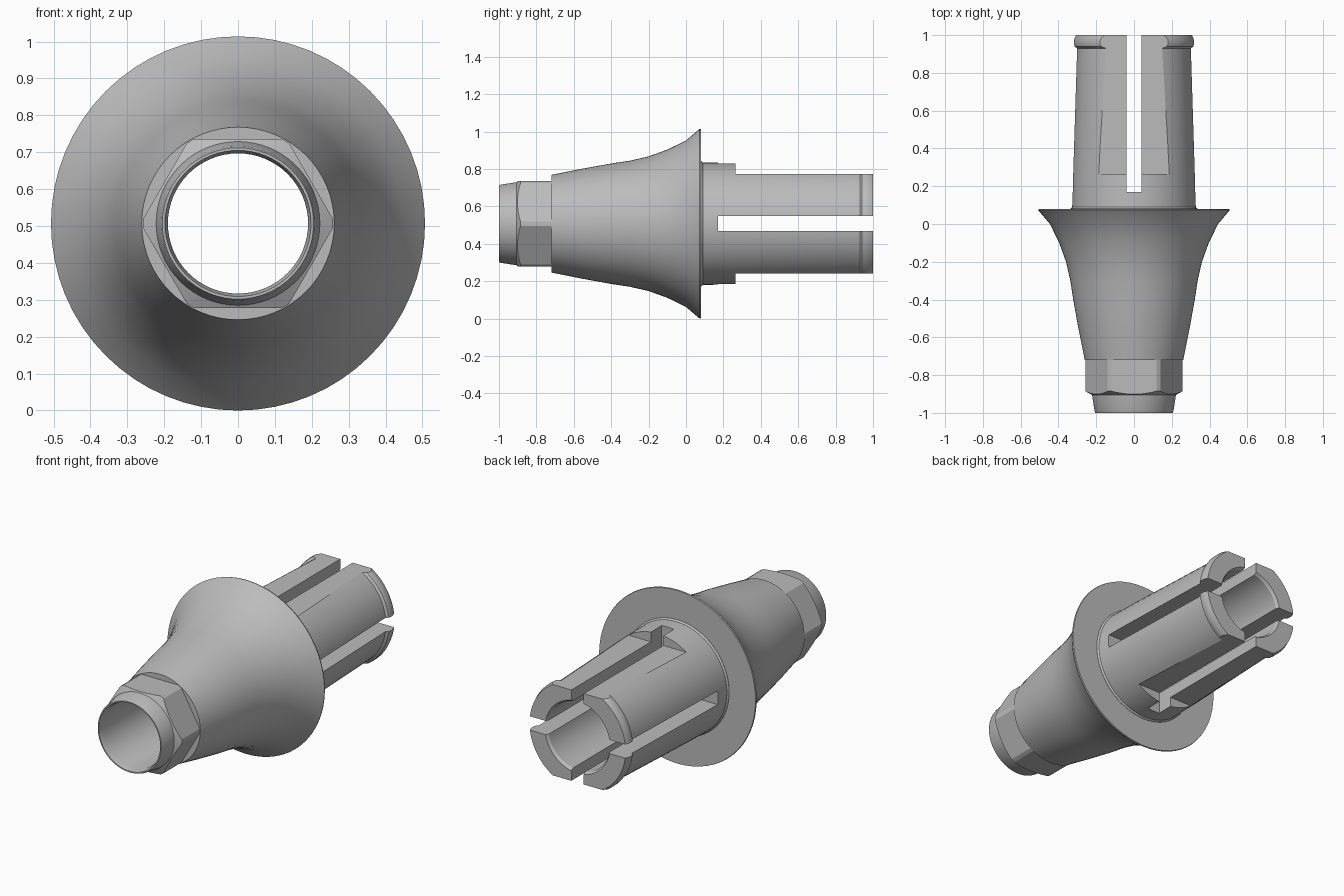
import bpy, bmesh, math
from mathutils import Matrix, Vector

if "Cube" in bpy.data.objects:
    bpy.data.objects.remove(bpy.data.objects["Cube"], do_unlink=True)

AXIS_Z = 0.507
SEGMENTS = 64

metal = bpy.data.materials.new("satin grey metal")
metal.use_nodes = True
GREY = (0.5, 0.5, 0.5, 1)
metal.diffuse_color = GREY
metal.node_tree.nodes["Principled BSDF"].inputs["Base Color"].default_value = GREY


def add_object(name, bm):
    bmesh.ops.recalc_face_normals(bm, faces=bm.faces)
    mesh = bpy.data.meshes.new(name)
    bm.to_mesh(mesh)
    bm.free()
    mesh.materials.append(metal)
    obj = bpy.data.objects.new(name, mesh)
    bpy.context.collection.objects.link(obj)
    obj.location.z = AXIS_Z
    return obj


def lathe(name, profile):
    """Spin a closed (radius, y) profile around the long axis."""
    bm = bmesh.new()
    verts = [bm.verts.new((r, y, 0)) for r, y in profile]
    edges = [bm.edges.new((v, verts[i - 1])) for i, v in enumerate(verts)]
    bmesh.ops.spin(bm, geom=verts + edges, cent=(0, 0, 0), axis=(0, 1, 0),
                   angle=math.tau, steps=SEGMENTS)
    bmesh.ops.remove_doubles(bm, verts=bm.verts, dist=0.0001)
    return add_object(name, bm)


def cut_box(target, low, high, turn=0.0):
    """Remove a box, turned around the long axis, from the target."""
    low, high = Vector(low), Vector(high)
    bm = bmesh.new()
    place = (Matrix.Rotation(turn, 4, 'Y') @ Matrix.Translation((low + high) / 2)
             @ Matrix.Diagonal((*(high - low), 1)))
    bmesh.ops.create_cube(bm, size=1, matrix=place)
    cutter = add_object("cutter", bm)
    cutter.hide_render = True
    mod = target.modifiers.new("cut", 'BOOLEAN')
    mod.operation = 'DIFFERENCE'
    mod.solver = 'EXACT'
    mod.object = cutter
    bpy.context.view_layer.objects.active = target
    bpy.ops.object.modifier_apply(modifier=mod.name)
    bpy.data.objects.remove(cutter, do_unlink=True)


# Hollow flared body with tapered tip and hexagonal collar
body = lathe("flared_body", [
    (0.19, -0.97), (0.198, -1), (0.205, -1), (0.209, -0.99), (0.222, -0.905),
    (0.258, -0.885), (0.258, -0.72), (0.261, -0.72), (0.293, -0.56),
    (0.322, -0.4), (0.337, -0.3), (0.36, -0.2), (0.396, -0.1), (0.445, 0),
    (0.503, 0.068), (0.507, 0.073), (0.505, 0.08), (0.19, 0.08)])
for i in range(6):
    cut_box(body, (-0.3, -0.93, 0.229), (0.3, -0.72, 0.4), i * math.tau / 6)

# Split post with a snap lip at the rear end
post = lathe("slotted_post", [
    (0.19, 0.075), (0.335, 0.075), (0.335, 0.081), (0.327, 0.09), (0.325, 0.25),
    (0.304, 0.93), (0.317, 0.94), (0.32, 0.95), (0.32, 0.975), (0.31, 1),
    (0.21, 1), (0.2, 0.985), (0.2, 0.1), (0.19, 0.09)])

# Flats above and below, then crossed slots dividing the post into four arms
for turn in (0, math.pi):
    cut_box(post, (-0.4, 0.265, 0.265), (0.4, 1.1, 0.5), turn)
for turn in (0, math.pi / 2):
    cut_box(post, (-0.04, 0.17, -0.5), (0.04, 1.1, 0.5), turn)

# Smooth shading with crisp machined edges
bpy.ops.object.select_all(action='DESELECT')
for obj in (body, post):
    obj.select_set(True)
bpy.context.view_layer.objects.active = body
bpy.ops.object.shade_smooth_by_angle(angle=math.radians(25))
